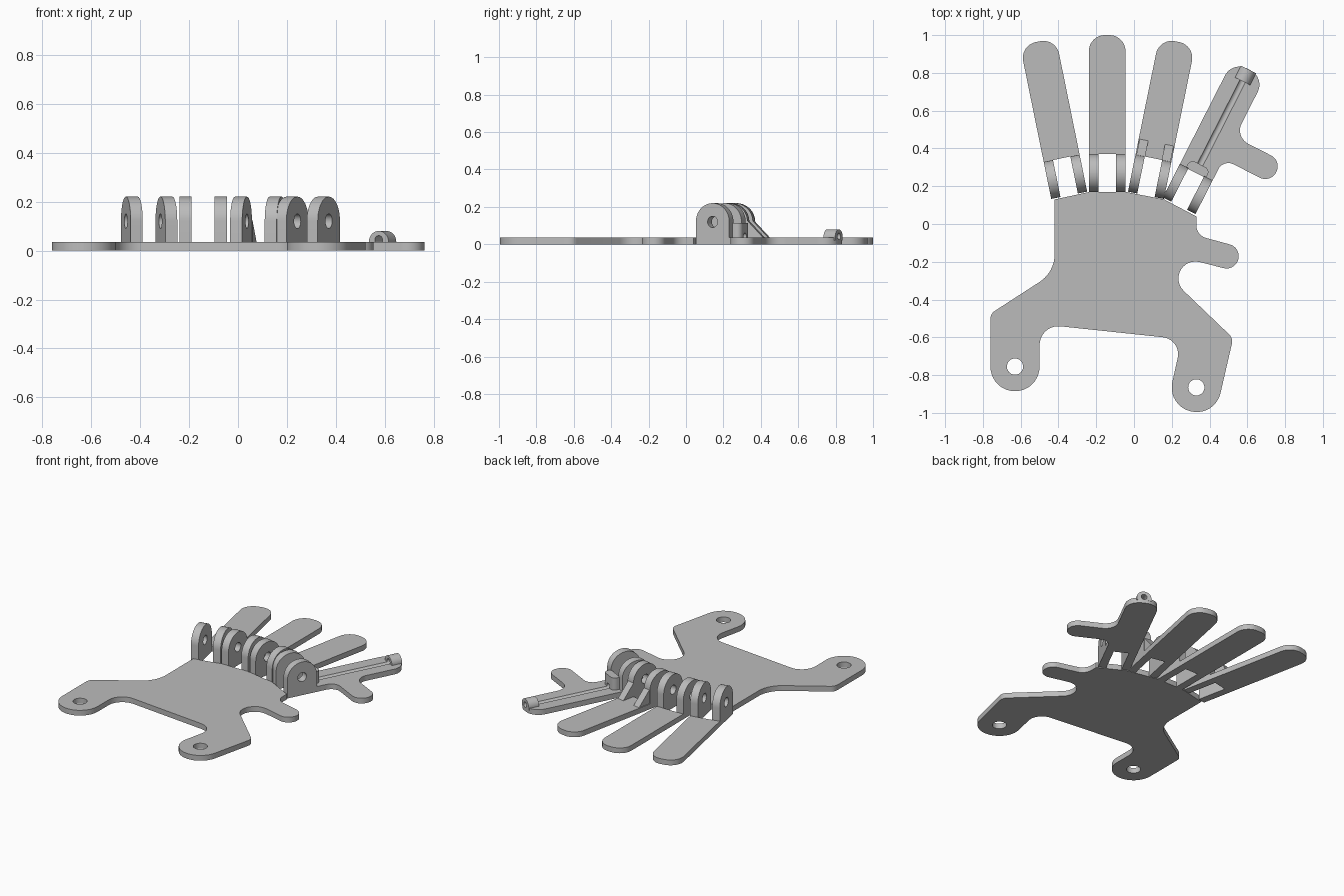
import bpy, bmesh, math
from mathutils import Vector, Matrix

if "Cube" in bpy.data.objects:
    bpy.data.objects.remove(bpy.data.objects["Cube"])

grey = bpy.data.materials.new("light_grey")
grey.diffuse_color = (0.5, 0.5, 0.5, 1)
grey.use_nodes = True
grey.node_tree.nodes["Principled BSDF"].inputs["Base Color"].default_value = grey.diffuse_color


def rounded(corners, steps=10):
    """Outline from (x, y, fillet radius) corners."""
    pts = []
    for i, (x, y, r) in enumerate(corners):
        p = Vector((x, y))
        if r == 0:
            pts.append(p)
            continue
        a = (Vector(corners[i - 1][:2]) - p).normalized()
        b = (Vector(corners[(i + 1) % len(corners)][:2]) - p).normalized()
        half = a.angle(b) / 2
        t = r / math.tan(half)
        c = p + (a + b).normalized() * (r / math.sin(half))
        v0, v1 = p + a * t - c, p + b * t - c
        sweep = v0.angle(v1)
        for k in range(steps + 1):
            f = k / steps
            pts.append(c + (v0 * math.sin((1 - f) * sweep) + v1 * math.sin(f * sweep)) / math.sin(sweep))
    return pts


def circle(x, y, r, n=24):
    return [Vector((x + r * math.cos(math.tau * k / n), y + r * math.sin(math.tau * k / n))) for k in range(n)]


def slab(name, loops, depth, matrix=Matrix()):
    """Flat outline with holes, extruded by depth along local z."""
    bm = bmesh.new()
    for pts in loops:
        vs = [bm.verts.new((p.x, p.y, 0)) for p in pts]
        for i, v in enumerate(vs):
            bm.edges.new((vs[i - 1], v))
    bmesh.ops.triangle_fill(bm, edges=bm.edges[:], use_beauty=True)
    ext = bmesh.ops.extrude_face_region(bm, geom=bm.faces[:])
    bmesh.ops.translate(bm, verts=[g for g in ext["geom"] if isinstance(g, bmesh.types.BMVert)], vec=(0, 0, depth))
    bmesh.ops.recalc_face_normals(bm, faces=bm.faces[:])
    bm.transform(matrix)
    me = bpy.data.meshes.new(name)
    bm.to_mesh(me)
    bm.free()
    me.materials.append(grey)
    ob = bpy.data.objects.new(name, me)
    bpy.context.collection.objects.link(ob)
    return ob


def frame(x, y, deg):
    """Finger frame: local x across, local y along the finger."""
    return Matrix.Translation((x, y, 0)) @ Matrix.Rotation(math.radians(deg), 4, 'Z')


def across(m, x):
    """Profile plane (along finger, height), extruded across the finger from x."""
    return m @ Matrix.Translation((x, 0, 0)) @ Matrix(((0, 0, 1, 0), (1, 0, 0, 0), (0, 1, 0, 0), (0, 0, 0, 1)))


def along(m, y):
    """Profile plane (across finger, height), extruded back along the finger from y."""
    return m @ Matrix.Translation((0, y, 0)) @ Matrix.Rotation(math.pi / 2, 4, 'X')


T, W = 0.035, 0.097  # plate thickness, half finger width

# Palm plate with two strap arms and the thumb stub
palm = [(-.42, .13, 0), (-.235, .17, 0), (-.045, .17, 0), (.16, .13, 0), (.33, .04, 0),
        (.33, -.06, .07), (.569, -.125, .064), (.535, -.249, .064), (.016, -.117, .09),
        (.525, -.605, .05), (.429, -1.02, .129), (.175, -.964, .129), (.253, -.61, .09),
        (-.5, -.53, .1), (-.5, -.885, .129), (-.76, -.885, .129), (-.76, -.475, .05),
        (-.42, -.255, .175)]
slab("palm", [rounded(palm), circle(-.63, -.755, .043), circle(.33, -.865, .043)], T)

# Fingers, each with two knuckle lugs
plain = [(-W, 0, 0), (-W, .63, .085), (W, .63, .085), (W, 0, 0)]
branched = [(-W, 0, 0), (-W, .61, .085), (W, .61, .085), (W, .258, .08),
            (.377, .258, .064), (.377, .126, .064), (W, .126, .06), (W, 0, 0)]
lug = rounded([(-.2, 0, 0), (-.2, .22, .0995), (0, .22, .0995), (0, 0, 0)], 14)
fingers = {"left_finger": (frame(-.383, .348, 11.5), plain),
           "middle_finger": (frame(-.142, .37, 0), plain),
           "right_finger": (frame(.103, .348, -11.5), plain),
           "branched_finger": (frame(.33, .275, -27), branched)}
smooth = []
for name, (m, outline) in fingers.items():
    slab(name, [rounded(outline)], T, m)
    for side, x in (("left", -W), ("right", W - .05)):
        smooth.append(slab(f"{name}_{side}_lug", [lug, circle(-.1, .12, .03)], .05, across(m, x)))

# Sloping braces behind the right finger lugs
m = fingers["right_finger"][0]
ramp = [Vector(p) for p in ((0, .03), (0, .125), (.085, T), (.085, .03))]
for side, x in (("left", -.092), ("right", .045)):
    slab(f"{side}_brace", [ramp], .047, across(m, x))

# Cable guide block and end tube on the branched finger
m = fingers["branched_finger"][0]
block = slab("guide_block", [rounded([(-.06, -.005, 0), (-.06, .045, .03), (.06, .045, .03), (.06, -.005, 0)])],
             .115 - .02, m @ Matrix.Translation((0, 0, .02)))
tube = slab("end_tube", [rounded([(-.045, .02, 0), (-.045, .08, .0445), (.045, .08, .0445), (.045, .02, 0)])],
            .07, along(m, .609))

# Cable channel cut through finger, block and tube
cutter = slab("channel_cutter", [circle(0, .043, .018)], .8, along(m, .7))
cutter.hide_render = True
for ob in (bpy.data.objects["branched_finger"], block, tube):
    mod = ob.modifiers.new("channel", 'BOOLEAN')
    mod.operation, mod.solver, mod.object = 'DIFFERENCE', 'EXACT', cutter
    bpy.context.view_layer.objects.active = ob
    bpy.ops.object.modifier_apply(modifier=mod.name)
bpy.data.objects.remove(cutter)

# Smooth rounded walls, sharp edges kept
bpy.ops.object.select_all(action='SELECT')
bpy.ops.object.shade_smooth_by_angle(angle=math.radians(30))
